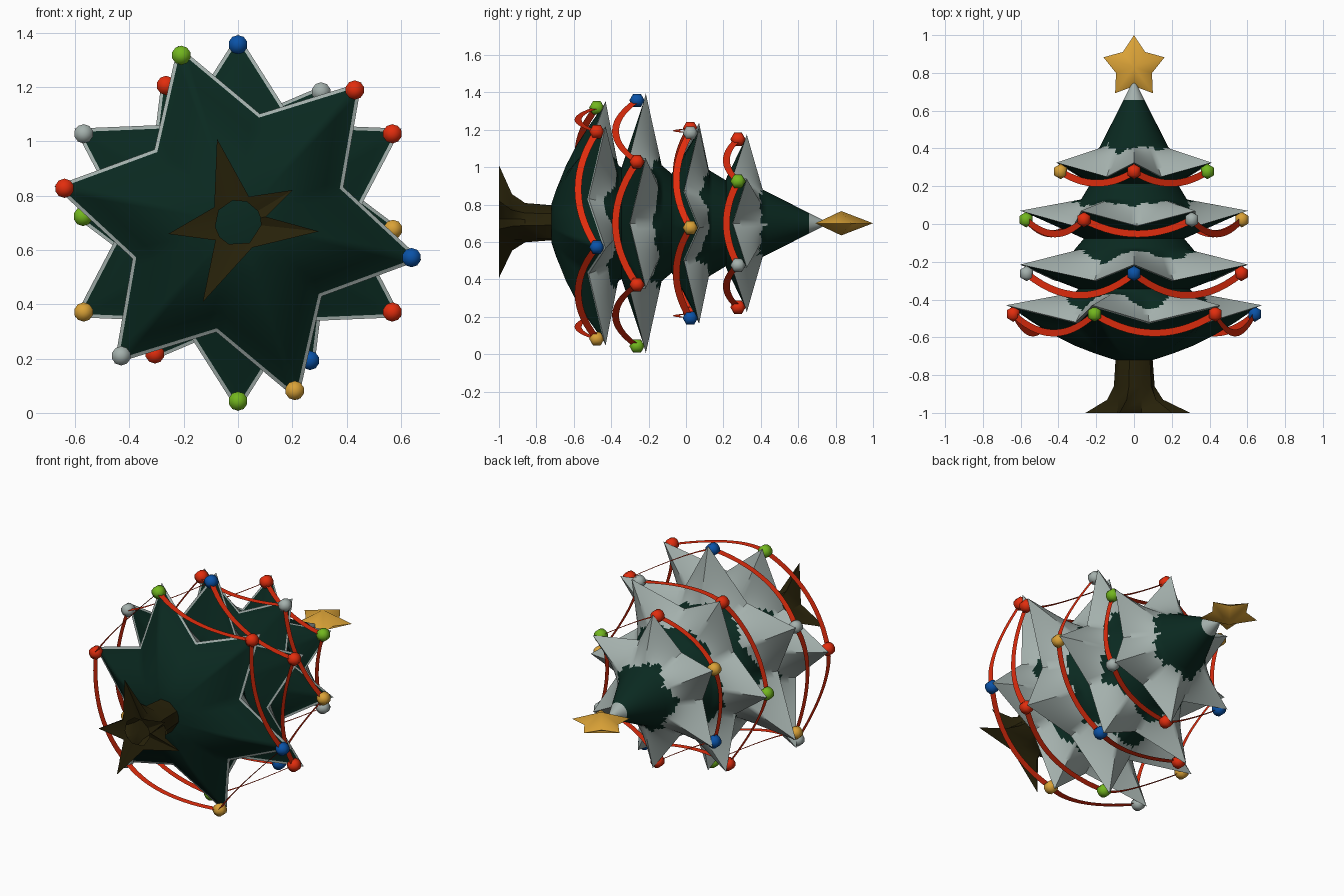
import bpy, bmesh, math, random
from mathutils import Vector, Matrix

if "Cube" in bpy.data.objects:
    bpy.data.objects.remove(bpy.data.objects["Cube"])

random.seed(4)
AXIS_Z = 0.70          # the tree lies along +y around this height
D = math.radians


def material(name, rgb):
    m = bpy.data.materials.new(name)
    m.diffuse_color = (*rgb, 1)
    m.use_nodes = True
    m.node_tree.nodes["Principled BSDF"].inputs["Base Color"].default_value = m.diffuse_color
    return m


GREEN = material("fir green", (0.003, 0.022, 0.0145))
SNOW = material("snow grey", (0.37, 0.435, 0.415))
RED = material("red", (0.76, 0.026, 0.004))
GOLD = material("gold", (0.70, 0.36, 0.038))
BLUE = material("blue", (0.003, 0.085, 0.39))
LIME = material("lime", (0.17, 0.47, 0.013))
BARK = material("bark brown", (0.021, 0.016, 0.003))


def P(r, a, y):
    """Point at radius r and angle a round the tree axis."""
    return Vector((r * math.cos(a), y, AXIS_Z + r * math.sin(a)))


def finish(bm, name, mats, smooth=None):
    bmesh.ops.recalc_face_normals(bm, faces=bm.faces[:])
    me = bpy.data.meshes.new(name)
    bm.to_mesh(me)
    bm.free()
    ob = bpy.data.objects.new(name, me)
    bpy.context.collection.objects.link(ob)
    for m in mats:
        me.materials.append(m)
    if smooth:
        bpy.ops.object.select_all(action='DESELECT')
        ob.select_set(True)
        bpy.context.view_layer.objects.active = ob
        bpy.ops.object.shade_smooth_by_angle(angle=D(smooth))
    return ob


def loft(bm, rings):
    """Skin a list of closed rings of points; returns faces per band."""
    vs = [[bm.verts.new(p) for p in ring] for ring in rings]
    n = len(vs[0])
    bands = []
    for a, b in zip(vs, vs[1:]):
        bands.append([bm.faces.new((a[i], a[(i + 1) % n], b[(i + 1) % n], b[i]))
                      for i in range(n)])
    return vs, bands


# One branch tier: pointed star skirt with a snowy top and green underside
def tier(name, start, tip, notch, top, mid, under, snow_r, bulge, snow_top):
    half, up = 10, 14
    edge = []
    for k in range(6):
        a = D(start + 60 * k)
        t0, nt, t1 = (P(tip[0], a, tip[1]), P(notch[0], a + D(30), notch[1]),
                      P(tip[0], a + D(60), tip[1]))
        edge += [t0.lerp(nt, i / half) for i in range(half)]
        edge += [nt.lerp(t1, i / half) for i in range(half)]
    angs = [math.atan2(p.z - AXIS_Z, p.x) for p in edge]
    ring = lambda r, y: [P(r, a, y) for a in angs]
    mix = lambda A, B, t: [a.lerp(b, t) for a, b in zip(A, B)]
    T, M, U = ring(*top), ring(*mid), ring(*under)
    upper = [mix(T, M, i / up) for i in range(up)] + [mix(M, edge, i / up) for i in range(up + 1)]
    rim = mix(edge, ring(0.0, under[1]), 0.035)
    belly = [mix(rim, U, i / 5) for i in range(1, 6)]
    for i, pts in enumerate(belly):
        for p in pts:
            p.y -= bulge * math.sin(math.pi * (i + 1) / 5)
    bm = bmesh.new()
    vs, bands = loft(bm, upper + [rim] + belly)
    cap = bm.faces.new(vs[0])
    cap.material_index = 1 if top[1] > snow_top else 0
    bm.faces.new(vs[-1])
    for j, band in enumerate(bands):
        for f in band:
            c = f.calc_center_median()
            r, a = math.hypot(c.x, c.z - AXIS_Z), math.atan2(c.z - AXIS_Z, c.x)
            line = snow_r + .016 * math.sin(5 * a + start) + .008 * math.sin(17 * a) \
                + random.uniform(-.003, .003)
            white = j == 2 * up or (j < 2 * up and (r > line or c.y > snow_top))
            f.material_index = 1 if white else 0
    finish(bm, name, [GREEN, SNOW], 50)


# Flat ribbon hanging between two baubles, sagging towards the trunk
def ribbon(name, a, b, sag, width=0.037):
    n = 14
    pts = []
    for i in range(n + 1):
        t = i / n
        p = a.lerp(b, t)
        p.y -= sag * (1 - (2 * t - 1) ** 2)
        pts.append(p)
    plane_n = (b - a).cross(Vector((0, 1, 0))).normalized()
    bm = bmesh.new()
    prev = None
    for i, p in enumerate(pts):
        tan = pts[min(i + 1, n)] - pts[max(i - 1, 0)]
        side = plane_n.cross(tan).normalized() * width / 2
        cur = (bm.verts.new(p - side), bm.verts.new(p + side))
        if prev:
            bm.faces.new((prev[0], cur[0], cur[1], prev[1]))
        prev = cur
    finish(bm, name, [RED])


def bauble(name, pos, mat):
    bm = bmesh.new()
    bmesh.ops.create_uvsphere(bm, u_segments=10, v_segments=3, radius=0.041,
                              matrix=Matrix.Translation(pos) @ Matrix.Rotation(D(90), 4, 'X'))
    finish(bm, name, [mat], 75)


# name, start angle, tip, notch, top, mid, under, snow radius, belly bulge, sag, bauble colours
TIERS = [
    ("tier_bottom", -11.3, (.69, -.43), (.41, -.52), (.20, -.24), (.31, -.36), (.10, -.72),
     .365, .035, .10, (BLUE, RED, LIME, RED, SNOW, GOLD)),
    ("tier_lower", 30, (.695, -.215), (.42, -.30), (.20, .0), (.31, -.13), (.28, -.35),
     .36, 0, .115, (RED, BLUE, SNOW, GOLD, LIME, RED)),
    ("tier_upper", -2.4, (.605, .07), (.38, -.01), (.19, .28), (.28, .13), (.26, -.08),
     .32, 0, .075, (GOLD, SNOW, RED, LIME, RED, BLUE)),
    ("tier_top", 30, (.475, .325), (.29, .25), (.006, .755), (.18, .41), (.24, .215),
     .195, 0, .062, (LIME, RED, GOLD, BLUE, RED, SNOW)),
]
for name, start, tip, notch, top, mid, under, snow_r, bulge, sag, cols in TIERS:
    tier(name, start, tip, notch, top, mid, under, snow_r, bulge, .645)
    spots = [P(tip[0] * .945, D(start + 60 * k), tip[1] - .047) for k in range(6)]
    for k in range(6):
        bauble(f"{name}_bauble_{k + 1}", spots[k], cols[k])
        ribbon(f"{name}_ribbon_{k + 1}", spots[k], spots[(k + 1) % 6], sag)

# Trunk with five spreading roots, open underneath
roots = [(-6, .30), (31, .235), (104, .32), (189, .26), (246, .32)]
cols = []
for i, (a, r) in enumerate(roots):
    nxt = roots[(i + 1) % 5][0] + (360 if i == 4 else 0)
    cols += [(D(a), r, True), (D((a + nxt) / 2), .105, False)]
levels = [(-.70, 0), (-.86, .06), (-.93, .28), (-1.0, 1)]
rings = [[P(.098 + (r - .098) * f, a, y) for a, r, _ in cols] for y, f in levels]
rings.append([P(.085, a, -.985) for a, _, _ in cols])
bm = bmesh.new()
loft(bm, rings)
finish(bm, "trunk", [BARK], 30)

# Star on the tip, softly shaded with a sharp rim
bm = bmesh.new()
C = Vector((0, .83, AXIS_Z))
rim = []
for i in range(10):
    r, a = (.17 if i % 2 == 0 else .1), D(90 + 36 * i)
    rim.append(bm.verts.new(C + Vector((r * math.cos(a), r * math.sin(a), 0))))
for s in (1, -1):
    peak = bm.verts.new(C + Vector((0, 0, .065 * s)))
    for i in range(10):
        bm.faces.new((rim[i], rim[(i + 1) % 10], peak))
finish(bm, "tree_star", [GOLD], 60)
